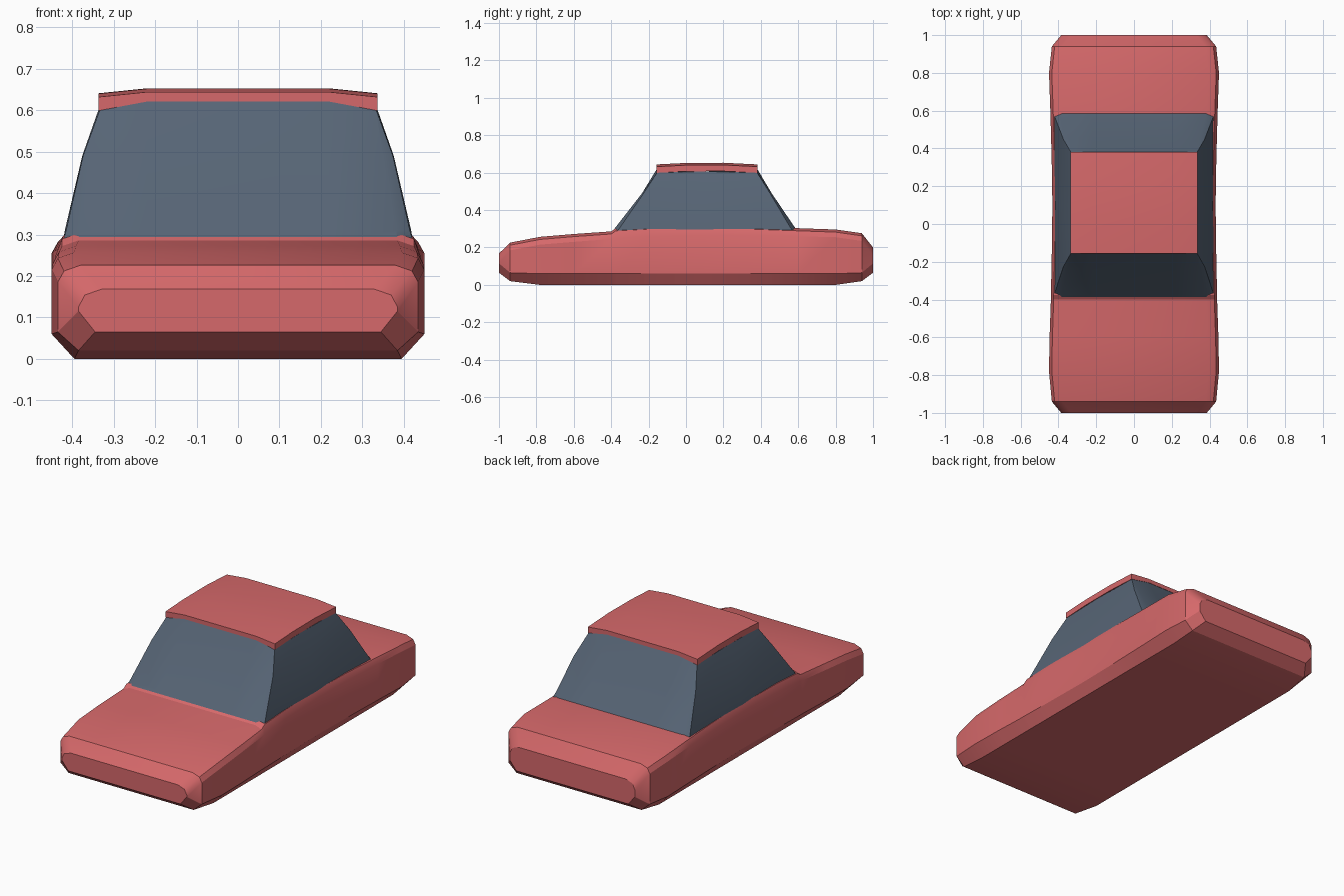
import bpy
import math

if "Cube" in bpy.data.objects:
    bpy.data.objects.remove(bpy.data.objects["Cube"], do_unlink=True)


def material(name, rgb):
    mat = bpy.data.materials.new(name)
    mat.use_nodes = True
    mat.diffuse_color = (*rgb, 1)
    mat.node_tree.nodes["Principled BSDF"].inputs["Base Color"].default_value = (*rgb, 1)
    return mat


red = material("coral_red_paint", (0.67, 0.14, 0.145))
glass = material("slate_blue_glass", (0.095, 0.13, 0.18))


def mirrored(half):
    """Close a right-hand half ring by mirroring it in x."""
    return half + [(-x, y, z) for x, y, z in reversed(half)]


def loft(name, rings, mat):
    """Skin equal-length closed rings and cap both ends."""
    n = len(rings[0])
    verts = [p for ring in rings for p in ring]
    faces = []
    for r in range(len(rings) - 1):
        for i in range(n):
            j = (i + 1) % n
            faces.append((r * n + i, r * n + j, (r + 1) * n + j, (r + 1) * n + i))
    faces.append(tuple(reversed(range(n))))
    faces.append(tuple(range((len(rings) - 1) * n, len(rings) * n)))
    mesh = bpy.data.meshes.new(name)
    mesh.from_pydata(verts, [], faces)
    mesh.materials.append(mat)
    obj = bpy.data.objects.new(name, mesh)
    bpy.context.collection.objects.link(obj)
    bpy.ops.object.select_all(action="DESELECT")
    obj.select_set(True)
    bpy.context.view_layer.objects.active = obj
    bpy.ops.object.mode_set(mode="EDIT")
    bpy.ops.mesh.select_all(action="SELECT")
    bpy.ops.mesh.normals_make_consistent(inside=False)
    bpy.ops.object.mode_set(mode="OBJECT")
    bpy.ops.object.shade_smooth_by_angle(angle=math.radians(28))
    return obj


# Lower body: y, floor half width, floor z, side half width, sill z, side top z, deck z
stations = [
    (-1.0, 0.345, 0.065, 0.385, 0.115, 0.125, 0.168),
    (-0.94, 0.385, 0.02, 0.435, 0.065, 0.185, 0.226),
    (-0.78, 0.395, 0.0, 0.45, 0.06, 0.215, 0.257),
    (-0.60, 0.395, 0.0, 0.447, 0.06, 0.23, 0.272),
    (-0.40, 0.395, 0.0, 0.44, 0.06, 0.245, 0.286),
    (-0.375, 0.395, 0.0, 0.44, 0.06, 0.25, 0.303),
    (-0.20, 0.395, 0.0, 0.436, 0.06, 0.26, 0.312),
    (0.10, 0.395, 0.0, 0.432, 0.06, 0.265, 0.314),
    (0.35, 0.395, 0.0, 0.436, 0.06, 0.265, 0.312),
    (0.60, 0.395, 0.0, 0.443, 0.06, 0.26, 0.303),
    (0.80, 0.395, 0.0, 0.45, 0.06, 0.255, 0.296),
    (0.94, 0.385, 0.02, 0.435, 0.065, 0.235, 0.276),
    (1.0, 0.345, 0.065, 0.385, 0.115, 0.155, 0.20),
]
loft("lower_body", [
    mirrored([(bw, y, zb), (w, y, zl), (w, y, zs), (w - 0.015, y, zt - 0.014), (w - 0.055, y, zt)])
    for y, bw, zb, w, zl, zs, zt in stations
], red)

# Glasshouse: z, pane half width, corner half width, mid half width, front y, back y
levels = [
    (0.285, 0.385, 0.422, 0.42, -0.395, 0.60),
    (0.31, 0.382, 0.415, 0.418, -0.375, 0.58),
    (0.49, 0.350, 0.374, 0.376, -0.235, 0.458),
    (0.60, 0.333, 0.334, 0.335, -0.155, 0.38),
]


def window_ring(z, pane, corner, mid, front, back):
    arch = 0.021 if z > 0.55 else 0.0
    inset = 0.025 * (0.6 - z) / 0.3
    return mirrored([
        (0.22, front, z + arch), (pane, front, z), (corner, front + inset, z),
        (mid, 0.1, z + arch * 0.3), (corner, back - inset, z), (pane, back, z),
        (0.22, back, z + arch),
    ])


loft("windows", [window_ring(*level) for level in levels], glass)

# Roof: gently crowned slab whose ends follow the arch of the panes
roof_rows = [(-0.157, 0.0), (0.0, 0.008), (0.2, 0.009), (0.382, 0.0)]
loft("roof", [
    mirrored([(0.22, y, 0.621 + rise), (0.337, y, 0.599 + rise),
              (0.337, y, 0.632 + rise), (0.22, y, 0.644 + rise)])
    for y, rise in roof_rows
], red)
